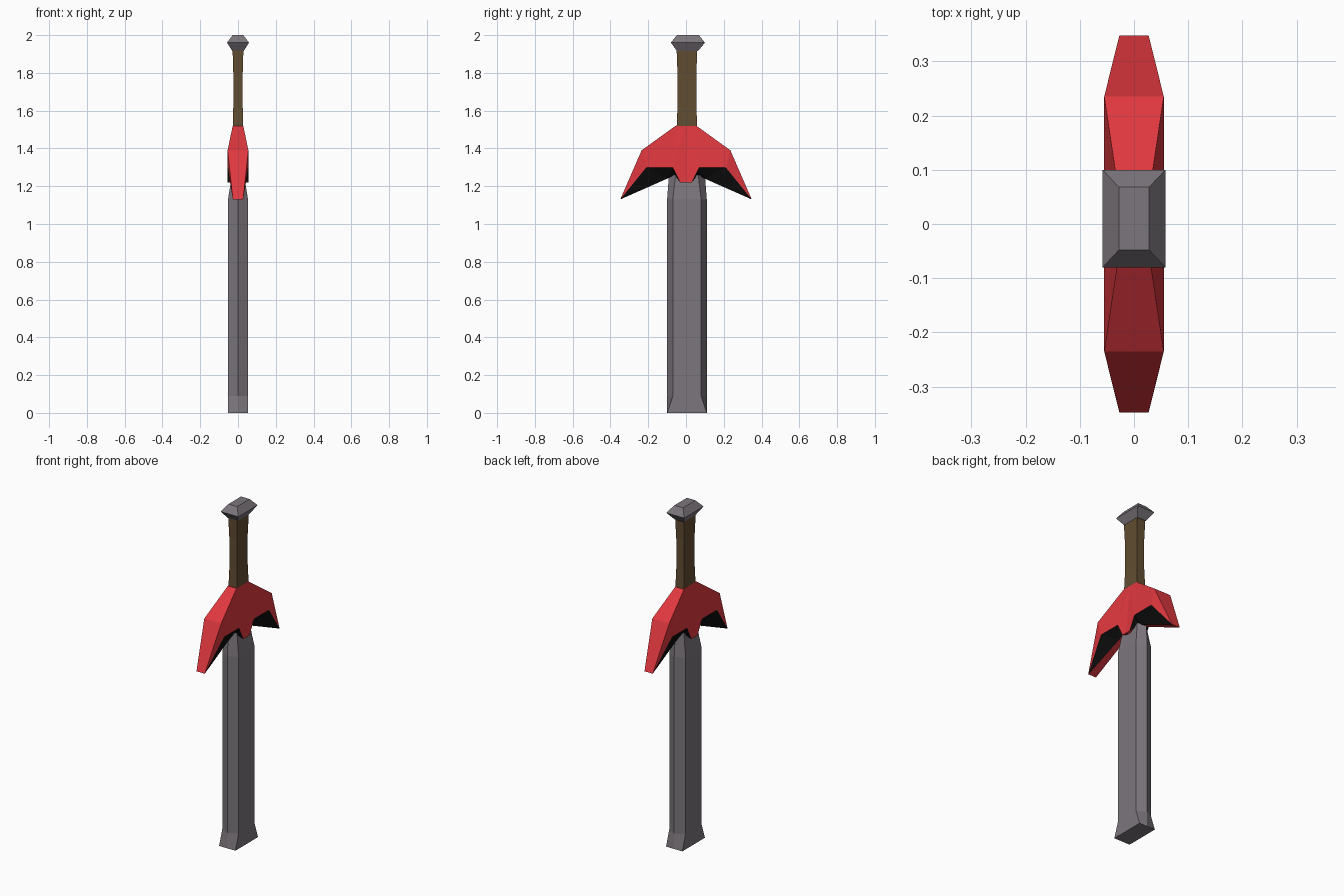
import bpy, bmesh

if "Cube" in bpy.data.objects:
    bpy.data.objects.remove(bpy.data.objects["Cube"])


def material(name, rgb):
    m = bpy.data.materials.new(name)
    m.diffuse_color = (*rgb, 1)
    m.use_nodes = True
    m.node_tree.nodes["Principled BSDF"].inputs["Base Color"].default_value = m.diffuse_color
    return m


steel = material("steel grey", (0.20, 0.18, 0.20))
red = material("guard red", (0.75, 0.04, 0.05))
black = material("recess black", (0.004, 0.004, 0.004))
leather = material("grip brown", (0.12, 0.075, 0.032))


def finish(name, bm, mats):
    bmesh.ops.remove_doubles(bm, verts=bm.verts, dist=0.0005)
    bmesh.ops.recalc_face_normals(bm, faces=bm.faces)
    me = bpy.data.meshes.new(name)
    bm.to_mesh(me)
    bm.free()
    for m in mats:
        me.materials.append(m)
    ob = bpy.data.objects.new(name, me)
    bpy.context.collection.objects.link(ob)
    return ob


def loft(name, rings, mat):
    bm = bmesh.new()
    loops = [[bm.verts.new(p) for p in r] for r in rings]
    n = len(loops[0])
    for a, b in zip(loops, loops[1:]):
        for i in range(n):
            j = (i + 1) % n
            bm.faces.new((a[i], a[j], b[j], b[i]))
    bm.faces.new(loops[0])
    bm.faces.new(loops[-1])
    return finish(name, bm, [mat])


def hexagon(x, y, tip, z, cy=0.005):
    return [(x, cy - y, z), (x, cy + y, z), (0, cy + tip, z),
            (-x, cy + y, z), (-x, cy - y, z), (0, cy - tip, z)]


def rect(x, y, z, cy=0.005):
    return [(x, cy - y, z), (x, cy + y, z), (-x, cy + y, z), (-x, cy - y, z)]


# blade: six-sided, flaring to a rectangular blunt end at the floor
loft("blade", [hexagon(0.053, 0.105, 0.105, 0), hexagon(0.053, 0.075, 0.105, 0.09),
               hexagon(0.053, 0.075, 0.105, 1.13), hexagon(0.032, 0.06, 0.095, 1.26)], steel)

# grip with a slight waist
loft("grip", [rect(0.028, 0.055, 1.50), rect(0.025, 0.05, 1.62),
              rect(0.025, 0.05, 1.80), rect(0.029, 0.055, 1.93)], leather)

# pommel
loft("pommel", [rect(0.03, 0.055, 1.915, 0.008), rect(0.058, 0.09, 1.96, 0.01),
                rect(0.028, 0.058, 2.0, 0.01)], steel)

# winged guard: one quarter, repeated across x and y
P = {
    "T": (0.028, 0, 1.52), "A": (0.028, 0.055, 1.52), "B": (0.055, 0.235, 1.39),
    "C": (0.027, 0.348, 1.13), "D": (0.055, 0.21, 1.30), "E": (0.055, 0.07, 1.30),
    "F": (0.055, 0.03, 1.22), "M": (0.055, 0, 1.22),
    "G": (0.018, 0.10, 1.24), "H": (0.018, 0.06, 1.26), "N": (0.018, 0, 1.22),
}
for k in "TABCGHN":          # lowercase letters lie on the middle plane
    P[k.lower()] = (0, *P[k][1:])
red_faces = ["TAE", "TEFM", "ABDE", "BCD", "TAat", "ABba", "BCcb",
             "CGgc", "GHhg", "HNnh", "FMNH"]
black_faces = ["CGD", "DGE", "GHE", "EHF"]
bm = bmesh.new()
for sx in (1, -1):
    for sy in (1, -1):
        for idx, group in enumerate((red_faces, black_faces)):
            for face in group:
                vs = [bm.verts.new((P[k][0] * sx, P[k][1] * sy, P[k][2])) for k in face]
                bm.faces.new(vs).material_index = idx
finish("guard", bm, [red, black])
